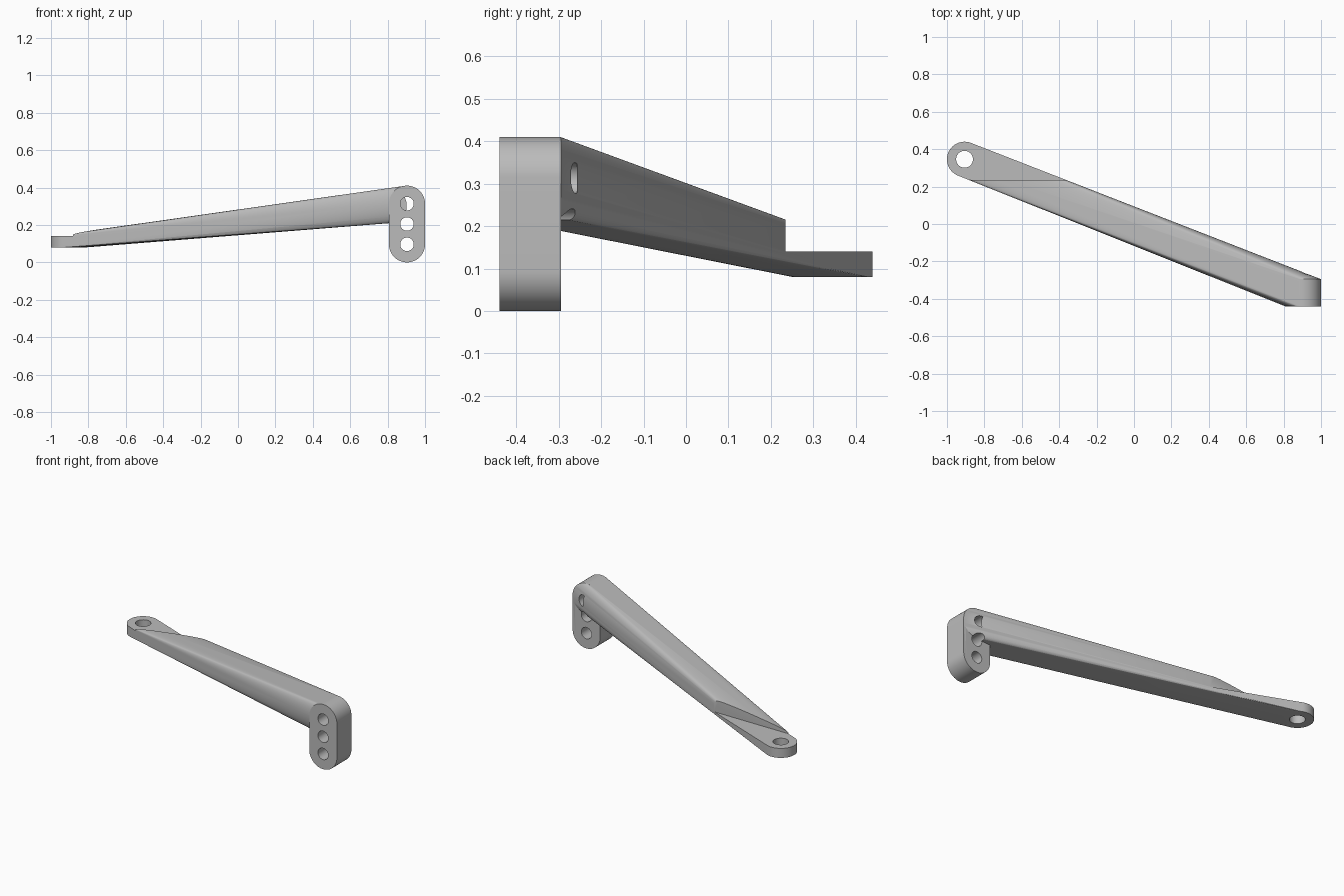
import bpy, bmesh, math
from mathutils import Vector

cube = bpy.data.objects.get("Cube")
if cube:
    bpy.data.objects.remove(cube, do_unlink=True)

SEG = 64
X_PLATE, R_PLATE = 0.9035, 0.0965
Z_LOW, Z_HIGH = 0.0965, 0.3135
Y_FRONT, Y_BACK = -0.44, -0.295
TAB_X, TAB_Y, R_TAB = -0.906, 0.346, 0.094
TAB_BOTTOM, TAB_TOP = 0.08, 0.14

grey = bpy.data.materials.new("light grey plastic")
grey.use_nodes = True
colour = (0.5, 0.5, 0.5, 1)
grey.diffuse_color = colour
grey.node_tree.nodes["Principled BSDF"].inputs["Base Color"].default_value = colour


def disc(centre, radius, axis, start, end):
    """Points of two rings, one at each end of a cylinder along y or z."""
    points = []
    for level in (start, end):
        for i in range(SEG):
            a = 2 * math.pi * i / SEG
            u, v = centre[0] + radius * math.cos(a), centre[1] + radius * math.sin(a)
            points.append(Vector((u, level, v) if axis == "y" else (u, v, level)))
    return points


def hull(name, points):
    """Solid wrapped tightly around the points."""
    bm = bmesh.new()
    for p in points:
        bm.verts.new(p)
    res = bmesh.ops.convex_hull(bm, input=bm.verts[:])
    spare = {g for g in res["geom_interior"] + res["geom_unused"]
             if isinstance(g, bmesh.types.BMVert)}
    bmesh.ops.delete(bm, geom=list(spare), context="VERTS")
    bmesh.ops.dissolve_limit(bm, angle_limit=math.radians(0.1),
                             verts=bm.verts[:], edges=bm.edges[:])
    bmesh.ops.recalc_face_normals(bm, faces=bm.faces[:])
    mesh = bpy.data.meshes.new(name)
    bm.to_mesh(mesh)
    bm.free()
    mesh.materials.append(grey)
    obj = bpy.data.objects.new(name, mesh)
    bpy.context.collection.objects.link(obj)
    return obj


def combine(target, other, operation):
    """Apply a boolean and discard the second solid."""
    mod = target.modifiers.new(operation, "BOOLEAN")
    mod.operation, mod.solver, mod.object = operation, "EXACT", other
    bpy.context.view_layer.objects.active = target
    bpy.ops.object.modifier_apply(modifier=mod.name)
    bpy.data.objects.remove(other, do_unlink=True)


# Tapering arm: from a round boss in the plate to the flat tab
arm = hull("bracket_arm",
           disc((X_PLATE, Z_HIGH), R_PLATE - 0.0003, "y", Y_FRONT + 0.0005, Y_BACK)
           + disc((TAB_X, TAB_Y), R_TAB, "z", TAB_BOTTOM, TAB_TOP))

# Step that leaves the tab flat on top
step = hull("step_cutter", [Vector((x, y, z)) for x in (-1.2, 0.5)
                            for y in (0.235, 0.6) for z in (TAB_TOP, 0.6)])
combine(arm, step, "DIFFERENCE")

# Upright plate with rounded ends
plate = hull("mounting_plate",
             disc((X_PLATE, Z_LOW), R_PLATE, "y", Y_FRONT, Y_BACK)
             + disc((X_PLATE, Z_HIGH), R_PLATE, "y", Y_FRONT, Y_BACK))
combine(arm, plate, "UNION")

# Three screw holes in the plate and one in the tab
for z in (Z_LOW, (Z_LOW + Z_HIGH) / 2, Z_HIGH):
    hole = hull("screw_hole_cutter", disc((X_PLATE, z), 0.036, "y", -0.6, -0.257))
    combine(arm, hole, "DIFFERENCE")
tab_hole = hull("tab_hole_cutter", disc((TAB_X, TAB_Y), 0.045, "z", -0.1, 0.3))
combine(arm, tab_hole, "DIFFERENCE")

# Smooth rounds, sharp edges
bpy.ops.object.select_all(action="DESELECT")
arm.select_set(True)
bpy.context.view_layer.objects.active = arm
bpy.ops.object.shade_smooth_by_angle(angle=math.radians(25))
